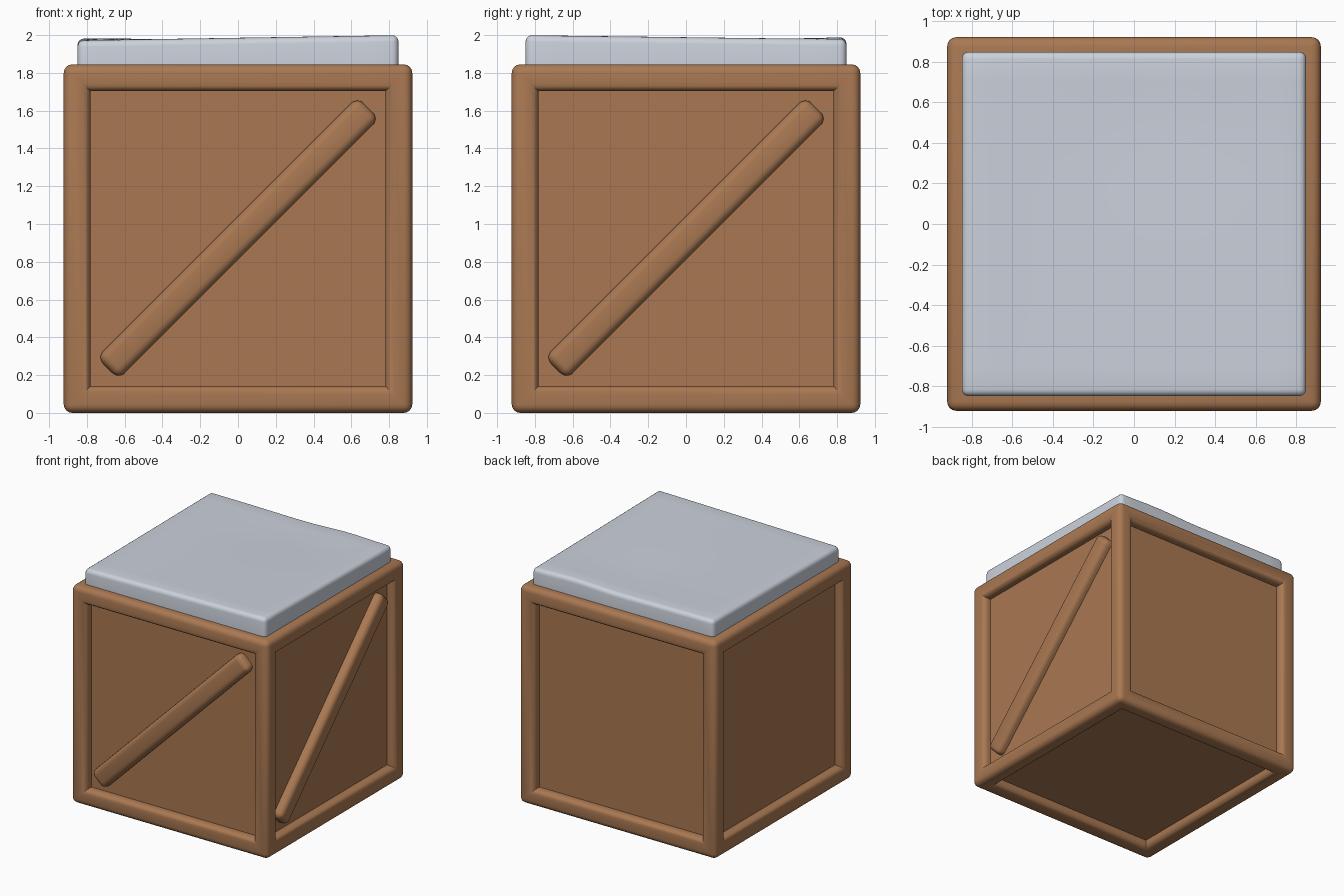
import bpy, bmesh, math
from mathutils import Matrix, Vector

if "Cube" in bpy.data.objects:
    bpy.data.objects.remove(bpy.data.objects["Cube"])

S = 1.845          # crate side
H = S / 2


def material(name, rgb):
    m = bpy.data.materials.new(name)
    m.diffuse_color = (*rgb, 1)
    m.use_nodes = True
    m.node_tree.nodes["Principled BSDF"].inputs["Base Color"].default_value = m.diffuse_color
    return m


wood = material("brown wood", (0.40, 0.19, 0.085))
snow = material("pale snow", (0.60, 0.64, 0.71))


def finish(name, bm, mat):
    bmesh.ops.recalc_face_normals(bm, faces=bm.faces)
    me = bpy.data.meshes.new(name)
    bm.to_mesh(me)
    bm.free()
    me.materials.append(mat)
    ob = bpy.data.objects.new(name, me)
    bpy.context.collection.objects.link(ob)
    bpy.context.view_layer.objects.active = ob
    ob.select_set(True)
    bpy.ops.object.shade_smooth_by_angle(angle=math.radians(40))
    ob.select_set(False)
    return ob


# Crate body: every face gets a wide frame and a recessed panel
bm = bmesh.new()
bmesh.ops.create_cube(bm, size=S, matrix=Matrix.Translation((0, 0, H)))
round_edges = list(bm.edges)
panels = list(bm.faces)
bmesh.ops.inset_individual(bm, faces=panels, thickness=0.2)
for f in panels:
    f.normal_update()
    n = f.normal.copy()
    rim = list(f.edges)
    # second ring, pushed straight in to make the recess walls
    bmesh.ops.inset_individual(bm, faces=[f], thickness=0.0005)
    for v in f.verts:
        v.co -= n * 0.075
    round_edges += rim
bmesh.ops.bevel(bm, geom=round_edges, offset=0.045, segments=4, profile=0.5,
                affect='EDGES', clamp_overlap=True)
finish("crate_body", bm, wood)


# Diagonal braces on the front and right faces
def brace(name, turn):
    bm = bmesh.new()
    m = (Matrix.Rotation(turn, 4, 'Z') @ Matrix.Translation((0, -0.843, H + 0.003))
         @ Matrix.Rotation(-math.pi / 4, 4, 'Y') @ Matrix.Diagonal((1.95, 0.15, 0.163, 1)))
    bmesh.ops.create_cube(bm, size=1, matrix=m)
    bmesh.ops.bevel(bm, geom=list(bm.edges), offset=0.045, segments=4, profile=0.5,
                    affect='EDGES')
    finish(name, bm, wood)


brace("front_brace", 0)
brace("right_brace", math.pi / 2)


# Snow slab: box sliced into a grid, with a gently uneven top
def top_height(x, y):
    u, v = (x / 0.85 + 1) / 2, (y / 0.85 + 1) / 2
    front = 1.972 + (2.0 - 1.972) * u
    back = 1.982 + (1.978 - 1.982) * u
    dip = 0.012 * math.exp(-((x - 0.05) ** 2 + (y - 0.5) ** 2) / 0.15)
    bump = 0.012 * math.exp(-((x - 0.45) ** 2 + (y - 0.85) ** 2) / 0.06)
    return front + (back - front) * v - dip + bump


bm = bmesh.new()
bmesh.ops.create_cube(bm, size=1, matrix=Matrix.Translation((0, 0, 1.905))
                      @ Matrix.Diagonal((1.7, 1.7, 0.15, 1)))
for axis in (Vector((1, 0, 0)), Vector((0, 1, 0))):
    for i in range(1, 12):
        bmesh.ops.bisect_plane(bm, geom=bm.verts[:] + bm.edges[:] + bm.faces[:],
                               plane_co=axis * (-0.85 + 1.7 * i / 12), plane_no=axis)
for v in bm.verts:
    if v.co.z > 1.9:
        v.co.z = top_height(v.co.x, v.co.y)
bm.normal_update()
sharp = [e for e in bm.edges if e.calc_face_angle(0) > 1 and max(v.co.z for v in e.verts) > 1.9]
bmesh.ops.bevel(bm, geom=sharp, offset=0.035, segments=4, profile=0.5, affect='EDGES')
finish("snow_cover", bm, snow)
